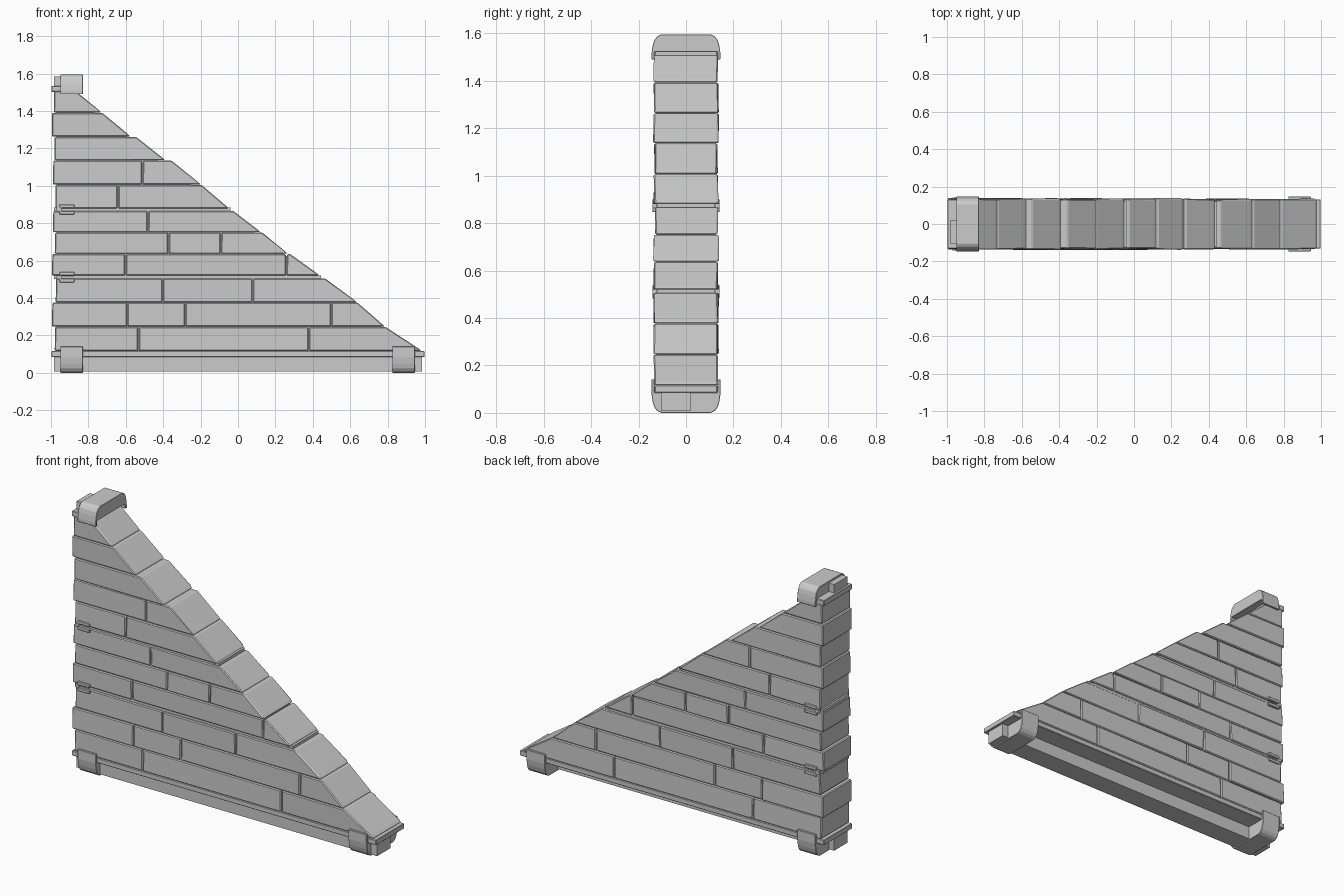
import bpy, bmesh, random

if "Cube" in bpy.data.objects:
    bpy.data.objects.remove(bpy.data.objects["Cube"])
random.seed(4)


def finish(name, bm, bevel=0.0, segments=1):
    bmesh.ops.recalc_face_normals(bm, faces=bm.faces)
    if bevel:
        bmesh.ops.bevel(bm, geom=bm.edges[:], offset=bevel, segments=segments,
                        profile=0.5, affect='EDGES', clamp_overlap=True)
    me = bpy.data.meshes.new(name)
    bm.to_mesh(me)
    bm.free()
    ob = bpy.data.objects.new(name, me)
    bpy.context.collection.objects.link(ob)
    return ob


def prism(name, pts, lo, hi, axis='y', bevel=0.0, jitter=0.0):
    """Extrude an xz profile along y, or a yz profile along x."""
    bm = bmesh.new()

    def place(p, d):
        j = random.uniform(-jitter, jitter)
        return (p[0], d + j, p[1]) if axis == 'y' else (d, p[0], p[1])
    a = [bm.verts.new(place(p, lo)) for p in pts]
    b = [bm.verts.new(place(p, hi)) for p in pts]
    bm.faces.new(a)
    bm.faces.new(b[::-1])
    n = len(pts)
    for i in range(n):
        bm.faces.new((a[i], b[i], b[(i + 1) % n], a[(i + 1) % n]))
    return finish(name, bm, bevel)


def box(name, x0, x1, y0, y1, z0, z1, bevel=0.0):
    return prism(name, [(x0, z0), (x1, z0), (x1, z1), (x0, z1)], y0, y1, bevel=bevel)


# Brick courses: bottom z, top z, left x, joints, slope x at bottom and top
courses = [
    (.117, .245, -.98, [-.53, .38], .98, .79),
    (.247, .375, -.995, [-.59, -.28, .50], .785, .64),
    (.377, .505, -.975, [-.40, .08], .635, .465),
    (.520, .635, -.995, [-.60, .26], .435, .28),
    (.637, .750, -.98, [-.37, -.09], .265, .13),
    (.752, .866, -.99, [-.48], .12, -.025),
    (.880, 1.005, -.975, [-.64], -.05, -.195),
    (1.007, 1.135, -.99, [-.51], -.20, -.355),
    (1.137, 1.262, -.98, [], -.39, -.545),
    (1.264, 1.390, -.995, [], -.575, -.725),
    (1.392, 1.508, -.985, [], -.73, -.87),
]
for r, (z0, z1, left, joints, xb, xt) in enumerate(courses):
    edges = [left] + joints
    for i, x0 in enumerate(edges):
        last = i == len(edges) - 1
        x1b, x1t = (xb, xt) if last else (edges[i + 1] - .004,) * 2
        lean = random.uniform(-.003, .003)
        pts = [(x0, z0), (x1b, z0)]
        if last:
            pts.append((xb - .012, z0 + .012))   # worn lower lip of the slope
        else:
            x1b = x1t
        pts += [(x1t, z1), (x0 + abs(lean), z1)]
        half = .134 + random.uniform(-.003, .003)
        prism(f"brick_{r + 1}_{i + 1}", pts, -half, half, bevel=.005, jitter=.003)

# Mortar core filling the gaps between the bricks
prism("mortar_core", [(-.97, .11), (.95, .11), (-.90, 1.49), (-.97, 1.49)], -.125, .125)

# Thin floor strips and their edge clips
for k, (z, end) in enumerate(((.503, .445), (.865, -.04))):
    box(f"floor_strip_{k + 1}", -.985, end, -.120, .120, z, z + .018)
    for side in (-1, 1):
        ys = sorted((side * .10, side * .142))
        box(f"clip_upper_{k + 1}_{side}", -.955, -.875, *ys, z + .016, z + .036, .003)
        box(f"clip_lower_{k + 1}_{side}", -.955, -.875, *ys, z - .019, z + .001, .003)
        box(f"clip_bridge_{k + 1}_{side}", -.970, -.945, *ys, z - .001, z + .018)

# Base plate with offset rail underneath
box("base_plate", -.998, .998, -.132, .132, .085, .116, .003)
box("base_rail", -.985, .985, -.105, .02, .008, .086)

# Top plate with rail stub
box("top_plate", -.998, -.87, -.132, .132, 1.503, 1.535, .003)
box("top_rail_stub", -.985, -.94, -.105, .02, 1.533, 1.585)


# Rounded U-shaped clamps; d = height above the closed end of the U
def clamp(name, x0, x1, z, sign, leg, inner):
    half = [(.105, 0), (.122, .009), (.134, .025), (.141, .050), (.146, .085), (.146, leg),
            (.132, leg), (.132, inner)]
    loop = half + [(-y, d) for y, d in reversed(half)]
    prism(name, [(y, z + sign * d) for y, d in loop], x0, x1, axis='x', bevel=.002)


clamp("base_clamp_left", -.95, -.83, 0, 1, .14, .086)
clamp("base_clamp_right", .825, .945, 0, 1, .14, .086)
clamp("top_clamp", -.95, -.83, 1.595, -1, .105, .075)
